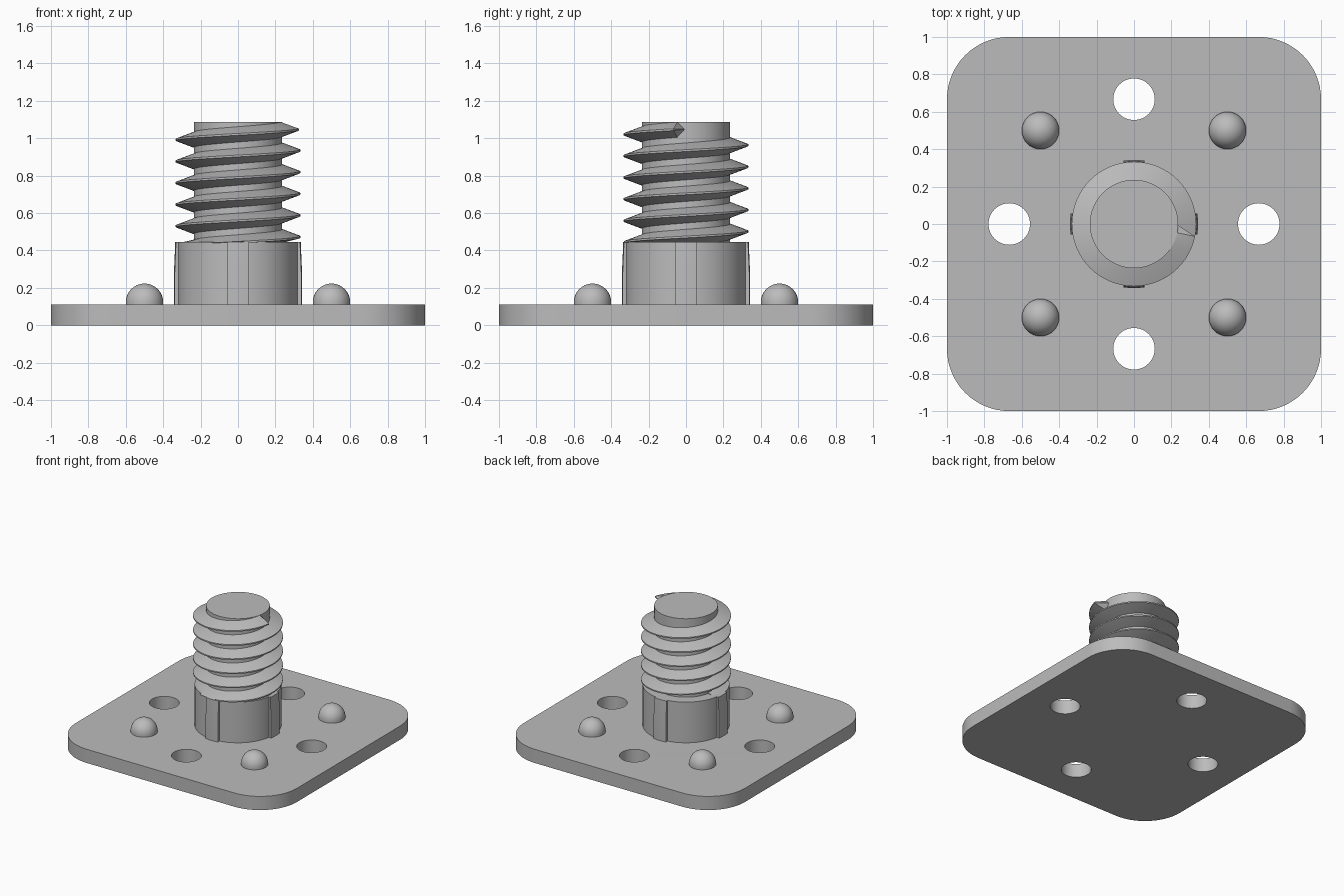
import bpy, bmesh, math
from math import cos, sin, pi, tau

cube = bpy.data.objects.get("Cube")
if cube:
    bpy.data.objects.remove(cube, do_unlink=True)

grey = bpy.data.materials.new("plain_grey")
grey.use_nodes = True
grey.diffuse_color = (0.5, 0.5, 0.5, 1)
grey.node_tree.nodes["Principled BSDF"].inputs["Base Color"].default_value = (0.5, 0.5, 0.5, 1)

PLATE_TOP, COLLAR_TOP, CORE_TOP = 0.112, 0.445, 1.087


def finish(obj):
    """Give the part its material and smooth its curved faces."""
    obj.data.materials.clear()
    obj.data.materials.append(grey)
    bpy.ops.object.select_all(action="DESELECT")
    obj.select_set(True)
    bpy.context.view_layer.objects.active = obj
    bpy.ops.object.shade_smooth_by_angle(angle=math.radians(30))


def loft(name, rings, closed=False):
    """Skin a list of equal point rings; cap the ends unless closed."""
    bm = bmesh.new()
    rows = [[bm.verts.new(p) for p in ring] for ring in rings]
    n = len(rows[0])
    for i in range(len(rows) - (0 if closed else 1)):
        a, b = rows[i], rows[(i + 1) % len(rows)]
        for j in range(n):
            bm.faces.new((a[j], a[(j + 1) % n], b[(j + 1) % n], b[j]))
    if not closed:
        bm.faces.new(rows[0][::-1])
        bm.faces.new(rows[-1])
    bmesh.ops.remove_doubles(bm, verts=bm.verts, dist=1e-5)
    bmesh.ops.recalc_face_normals(bm, faces=bm.faces)
    mesh = bpy.data.meshes.new(name)
    bm.to_mesh(mesh)
    bm.free()
    obj = bpy.data.objects.new(name, mesh)
    bpy.context.collection.objects.link(obj)
    finish(obj)
    return obj


def circle(r, z, x=0, y=0, n=64):
    return [(x + r * cos(tau * k / n), y + r * sin(tau * k / n), z) for k in range(n)]


# Base plate: rounded square outline with four round holes
curve = bpy.data.curves.new("base_plate", "CURVE")
curve.dimensions = "2D"
curve.fill_mode = "BOTH"
curve.extrude = PLATE_TOP / 2


def outline(points):
    spline = curve.splines.new("POLY")
    spline.points.add(len(points) - 1)
    for sp, (x, y, z) in zip(spline.points, points):
        sp.co = (x, y, 0, 1)
    spline.use_cyclic_u = True


radius, steps = 0.333, 16
corners = []
for q, (sx, sy) in enumerate(((1, 1), (-1, 1), (-1, -1), (1, -1))):
    for k in range(steps + 1):
        a = pi / 2 * (q + k / steps)
        corners.append((sx * (1 - radius) + radius * cos(a),
                        sy * (1 - radius) + radius * sin(a), 0))
outline(corners)
for q in range(4):
    a = q * pi / 2
    outline(circle(0.111, 0, 0.667 * cos(a), 0.667 * sin(a), 48))
plate = bpy.data.objects.new("base_plate", curve)
bpy.context.collection.objects.link(plate)
plate.location.z = PLATE_TOP / 2
bpy.ops.object.select_all(action="DESELECT")
plate.select_set(True)
bpy.context.view_layer.objects.active = plate
bpy.ops.object.convert(target="MESH")
finish(bpy.context.object)

# Locating domes
for side, sx in (("left", 1), ("right", -1)):
    for end, sy in (("front", -1), ("back", 1)):
        rings = [circle(0.1, PLATE_TOP - 0.01, sx / 2, sy / 2, 32)]
        for k in range(11):
            t = pi / 2 * k / 11
            rings.append(circle(0.1 * cos(t), 0.123 + 0.1 * sin(t), sx / 2, sy / 2, 32))
        rings.append(circle(0.002, 0.223, sx / 2, sy / 2, 32))
        loft(f"dome_{end}_{side}", rings)

# Collar and threaded core
loft("collar", [circle(0.322, PLATE_TOP - 0.01), circle(0.322, COLLAR_TOP)])
loft("core", [circle(0.236, COLLAR_TOP - 0.02), circle(0.236, CORE_TOP)])

# Collar ribs: straight below, tapering slightly above
for name, turn in (("left", 0), ("back", 1), ("right", 2), ("front", 3)):
    rings = []
    for r, z in ((0.343, PLATE_TOP - 0.01), (0.343, 0.28), (0.336, COLLAR_TOP)):
        ring = []
        for rr, angles in ((r, (-0.165, -0.055, 0.055, 0.165)), (0.3, (0.165, -0.165))):
            for a in angles:
                t = a + turn * pi / 2
                ring.append((rr * cos(t), rr * sin(t), z))
        rings.append(ring)
    loft(f"rib_{name}", rings)

# Right-handed thread, rising out of the collar and ending in a point
PITCH, END_ANGLE, END_Z = 0.1155, -0.2, 1.046
profile = ((0.225, -0.044), (0.236, -0.041), (0.333, -0.005),
           (0.333, 0.005), (0.236, 0.041), (0.225, 0.044))
per_turn = 64
count = int((END_Z - 0.41) / PITCH * per_turn)
rings = []
for i in range(count, -1, -1):
    a = END_ANGLE - tau * i / per_turn
    crest = END_Z - PITCH * i / per_turn
    ring = []
    for r, dz in profile:
        z = crest + dz
        if z < COLLAR_TOP - 0.005:
            z, r = COLLAR_TOP - 0.005, min(r, 0.315)
        z = min(z, CORE_TOP - 0.001)
        ring.append((r * cos(a), r * sin(a), z))
    rings.append(ring)
tip = (0.236 * cos(-0.03), 0.236 * sin(-0.03), END_Z + 0.002)
rings.append([tip] * len(profile))


def loft_thread():
    bm = bmesh.new()
    rows = [[bm.verts.new(p) for p in ring] for ring in rings[:-1]]
    n = len(profile)
    for a, b in zip(rows, rows[1:]):
        for j in range(n):
            bm.faces.new((a[j], a[(j + 1) % n], b[(j + 1) % n], b[j]))
    bm.faces.new(rows[0][::-1])
    apex = bm.verts.new(tip)
    for j in range(n):
        bm.faces.new((rows[-1][j], rows[-1][(j + 1) % n], apex))
    bmesh.ops.recalc_face_normals(bm, faces=bm.faces)
    mesh = bpy.data.meshes.new("screw_thread")
    bm.to_mesh(mesh)
    bm.free()
    obj = bpy.data.objects.new("screw_thread", mesh)
    bpy.context.collection.objects.link(obj)
    finish(obj)


loft_thread()
